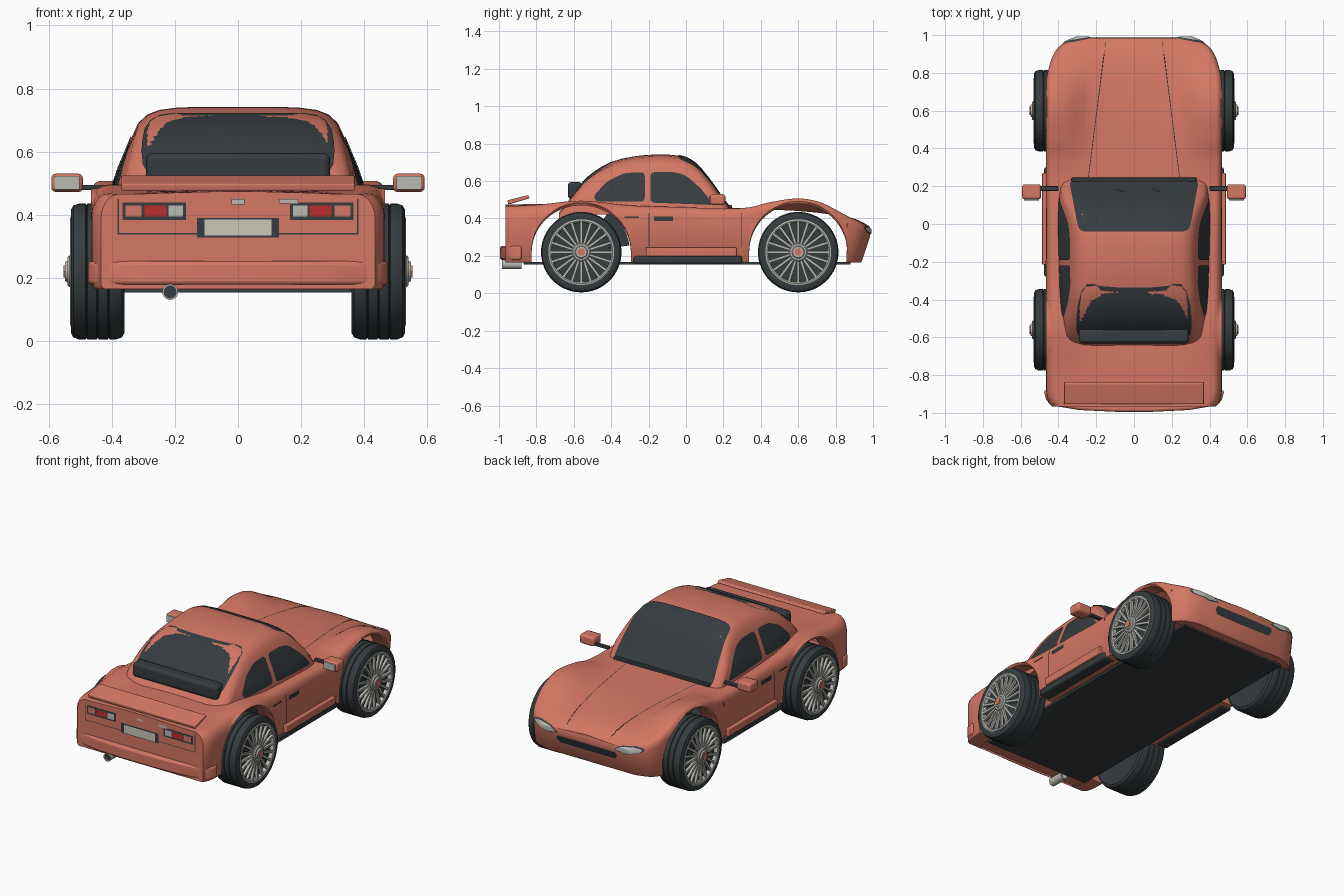
import bpy, bmesh, math
from mathutils import Vector, Matrix
from mathutils.bvhtree import BVHTree

if "Cube" in bpy.data.objects:
    bpy.data.objects.remove(bpy.data.objects["Cube"])


def material(name, *rgb):
    m = bpy.data.materials.new(name)
    m.use_nodes = True
    m.diffuse_color = (*rgb, 1)
    m.node_tree.nodes["Principled BSDF"].inputs["Base Color"].default_value = (*rgb, 1)
    return m


PAINT = material("coral paint", .66, .185, .125)
DARK = material("charcoal", .036, .045, .05)
SILVER = material("silver", .5, .5, .46)
CREAM = material("cream", .6, .58, .47)
RED = material("red lens", .5, .03, .025)


def finish(name, bm, mat, bevel=0, angle=40):
    me = bpy.data.meshes.new(name)
    bm.to_mesh(me)
    bm.free()
    me.materials.append(mat)
    me.shade_smooth()
    me.set_sharp_from_angle(angle=math.radians(angle))
    ob = bpy.data.objects.new(name, me)
    bpy.context.collection.objects.link(ob)
    if bevel:
        mod = ob.modifiers.new("bevel", "BEVEL")
        mod.width, mod.segments = bevel, 3
    return ob


def mesh(name, verts, faces, mat, bevel=0):
    bm = bmesh.new()
    vs = [bm.verts.new(v) for v in verts]
    for f in faces:
        bm.faces.new([vs[i] for i in f])
    bmesh.ops.remove_doubles(bm, verts=bm.verts, dist=.0002)
    bmesh.ops.recalc_face_normals(bm, faces=bm.faces)
    return finish(name, bm, mat, bevel)


def place(axis, a, b, c):
    return Vector([(c, a, b), (a, c, b), (a, b, c)][axis])


def prism(name, outline, axis, lo, hi, mat, bevel=0):
    n = len(outline)
    verts = [place(axis, a, b, c) for c in (lo, hi) for a, b in outline]
    faces = [list(range(n)), list(range(n, 2 * n))]
    faces += [(i, (i + 1) % n, (i + 1) % n + n, i + n) for i in range(n)]
    return mesh(name, verts, faces, mat, bevel)


def rect(a, b, c, d):
    return [(a, c), (b, c), (b, d), (a, d)]


def box(name, x, y, z, mat, bevel=0):
    return prism(name, rect(*x, *y), 2, *z, mat, bevel)


def curve(*pts):
    """Smooth curve through the given (position, value) points."""
    def slope(i):
        a, b = pts[max(i - 1, 0)], pts[min(i + 1, len(pts) - 1)]
        return (b[1] - a[1]) / (b[0] - a[0])

    def f(t):
        t = min(max(t, pts[0][0]), pts[-1][0])
        i = next(k for k in range(len(pts) - 1) if t <= pts[k + 1][0])
        (p, u), (q, v) = pts[i], pts[i + 1]
        d = q - p
        s = (t - p) / d
        h = s * s * (3 - 2 * s)
        return u + (v - u) * h + d * s * (1 - s) * (slope(i) * (1 - s) - slope(i + 1) * s)
    return f


def loft(name, halves, mat):
    """Skin symmetric sections, each given as its +x half ending on the centre."""
    rows = [h + [Vector((-v.x, v.y, v.z)) for v in h[-2::-1]] for h in halves]
    n = len(rows[0])
    verts = [v for r in rows for v in r]
    faces = [(j * n + i, j * n + i + 1, (j + 1) * n + i + 1, (j + 1) * n + i)
             for j in range(len(rows) - 1) for i in range(n - 1)]
    for o in (0, len(verts) - n):
        faces += [(o + i, o + i + 1, o + n - 2 - i, o + n - 1 - i) for i in range(n // 2 - 1)]
        faces.append((o + n // 2 - 1, o + n // 2, o + n // 2 + 1))
    mesh(name, verts, faces, mat)
    return BVHTree.FromPolygons(verts, faces)


def decal(name, surface, axis, sign, outline, mat, r=0, lift=.004):
    """Thin plate laid on a surface, seen along an axis, with rounded corners."""
    pts = [Vector(p) for p in outline]
    edge = []
    for i, p in enumerate(pts):
        a, b = pts[i - 1] - p, pts[(i + 1) % len(pts)] - p
        a, b = [v.normalized() * min(r, v.length * .45) for v in (a, b)]
        edge += [p + a * (1 - t) ** 2 + b * t * t for t in ((0, .25, .5, .75, 1) if r else (0,))]
    ring = []
    for i, p in enumerate(edge):
        q = edge[(i + 1) % len(edge)]
        k = max(1, math.ceil((q - p).length / .03))
        ring += [p.lerp(q, j / k) for j in range(k)]
    mid = sum(ring, Vector((0, 0))) / len(ring)
    look = place(axis, 0, 0, -sign)
    bm = bmesh.new()

    def drop(p):
        start = place(axis, p.x, p.y, 2 * sign)
        hit = surface.ray_cast(start, look)[0] or surface.find_nearest(place(axis, p.x, p.y, .4 * sign))[0]
        return bm.verts.new(hit - look * lift)
    rings = [[drop(mid.lerp(p, s)) for p in ring] for s in (1, .8, .6, .4, .2)]
    centre, n = drop(mid), len(ring)
    for i in range(n):
        j = (i + 1) % n
        for a, b in zip(rings, rings[1:]):
            bm.faces.new((a[i], a[j], b[j], b[i]))
        bm.faces.new((rings[-1][i], rings[-1][j], centre))
    bm.normal_update()
    bmesh.ops.reverse_faces(bm, faces=[f for f in bm.faces if f.normal.dot(look) > 0])
    return finish(name, bm, mat)


def lathe(name, profile, centre, side, mat, seg=48):
    """Spin (x, radius) points about the x axis."""
    n = len(profile)
    verts = [Vector((side * x, centre[0] + r * math.cos(a), centre[1] + r * math.sin(a)))
             for a in (math.tau * k / seg for k in range(seg)) for x, r in profile]
    faces = [(k * n + i, k * n + i + 1, (k + 1) % seg * n + i + 1, (k + 1) % seg * n + i)
             for k in range(seg) for i in range(n - 1)]
    return mesh(name, verts, faces, mat)


# Lower body skin with open wheel arches: (y, radius along y, height)
ARCHES = [(-.56, .265, .25), (.6, .262, .258)]
AXLE, SILL = .22, .165
half_width = curve((-.965, .435), (-.94, .454), (-.88, .465), (0, .465), (.75, .464),
                   (.82, .453), (.9, .425), (.95, .385), (.985, .31))
middle = curve((-.965, .47), (-.7, .475), (-.3, .47), (.2, .455), (.4, .448), (.6, .44),
               (.8, .418), (.9, .395), (.96, .367), (.985, .35))
shoulder = curve((-.965, .465), (-.8, .473), (-.56, .495), (-.3, .47), (0, .46), (.2, .452), (.34, .46),
                 (.45, .487), (.6, .507), (.72, .486), (.85, .42), (.95, .37), (.985, .342))
rounding = curve((-.965, .08), (-.4, .07), (.3, .045), (.985, .04))


def body_section(y):
    w, zc, zs, r, low = half_width(y), middle(y), shoulder(y), rounding(y), SILL
    for c, rad, h in ARCHES:
        if abs(y - c) <= rad:
            low = AXLE + h * math.sqrt(1 - ((y - c) / rad) ** 2)
    pts = [(w - .1, low), (w - .01, low), (w, low + .012)]
    for k in range(6):
        a = k * math.pi / 10
        pts.append((w - .7 * r * (1 - math.cos(a)), max(low + .014, zs - r + r * math.sin(a))))
    pts += [(w - .7 * r - .05, zs), (w - .15, zs * .7 + zc * .3), (w - .2, zs * .2 + zc * .8),
            (w - .25, zc), (w * .1, zc + .004), (0, zc + .004)]
    tuck = max(0, (y - .85) / .135) * .05
    return [Vector((x, y - tuck * max(0, (.33 - z) / .165) ** 2, z)) for x, z in pts]


stations = [-.965 + .0195 * k for k in range(101)]
stations = [y for y in stations if all(abs(y - c) > rad + .003 for c, rad, h in ARCHES)]
for c, rad, h in ARCHES:
    stations += [c - rad * math.cos(k * math.pi / 28) * .9999 for k in range(29)]
    stations += [c - rad * 1.002, c + rad * 1.002]
body = loft("body_shell", [body_section(y) for y in sorted(stations)], PAINT)

# Cabin with tapering sides
roof = curve((-.68, .43), (-.64, .48), (-.57, .57), (-.5, .64), (-.4, .7), (-.3, .728), (-.18, .741),
             (-.04, .735), (.05, .695), (.14, .59), (.21, .49), (.26, .43))
wall = curve((.44, .402), (.52, .386), (.58, .362), (.65, .333), (.75, .285))
taper = curve((-.68, .86), (-.45, .97), (-.2, 1), (.1, 1), (.26, .94))


def cabin_section(y):
    h = roof(y)
    base = min(.42, h - .06)
    pts = [(wall(z), z) for z in (base + (h - .05 - base) * k / 6 for k in range(7))]
    pts += [(wall(h - .025) - .014, h - .025), (wall(h) - .04, h - .01),
            (wall(h) - .1, h - .002), (wall(h) * .3, h), (0, h)]
    return [Vector((x * taper(y), y, z)) for x, z in pts]


cabin = loft("cabin", [cabin_section(-.68 + .0188 * k) for k in range(51)], PAINT)

# Glass
decal("windscreen", cabin, 2, 1, [(-.345, .24), (.345, .24), (.292, -.04), (-.292, -.04)], DARK, .04, .006)
decal("rear_window", cabin, 1, -1, [(-.31, .51), (.31, .51), (.3, .722), (-.3, .722)], DARK, .09, .006)
prism("rear_window_pod", rect(-.632, -.555, .505, .595), 0, -.292, .292, DARK, .02)
door_glass = [(-.19, .485), (-.19, .648), (-.06, .648), (0, .63), (.08, .56), (.15, .472)]
quarter_glass = [(-.22, .49), (-.22, .648), (-.33, .643), (-.42, .6), (-.495, .52), (-.48, .49)]
for s, tag in ((1, "left"), (-1, "right")):
    decal("door_window_" + tag, cabin, 0, s, door_glass, DARK, .025)
    decal("quarter_window_" + tag, cabin, 0, s, quarter_glass, DARK, .025)
box("windscreen_cowl", (-.33, .33), (.225, .245), (.455, .473), DARK, .004)
for x in (-.15, .04):
    decal("wiper", cabin, 2, 1, [(x, .2), (x + .1, .165), (x + .1, .173), (x, .208)], SILVER if x > 1 else DARK, 0, .014)

# Underside, sills and bumper
box("floor", (-.36, .36), (-.87, .88), (.153, .168), DARK)
box("chin", (-.31, .31), (.86, .932), (.164, .18), PAINT)
rim = [(.478, -.88), (.466, -.93), (.44, -.96), (.29, -.985), (.1, -.994)]
prism("rear_bumper", rim + [(-x, y) for x, y in rim[::-1]], 2, .178, .253, PAINT, .012)
prism("spoiler", [(-.95, .475), (-.955, .497), (-.845, .525), (-.835, .508)], 0, -.37, .37, PAINT, .005)
lathe_pipe = [(.025, -.985), (.025, -.88), (.019, -.88), (.019, -.985), (.025, -.985)]
pipe = lathe("exhaust_pipe", [(y, r) for r, y in lathe_pipe], (0, 0), 1, SILVER, 24)
soot = lathe("exhaust_core", [(-.975, 0), (-.975, .02)], (0, 0), 1, DARK, 24)
for ob in (pipe, soot):
    ob.matrix_world = Matrix.Translation((-.215, 0, .155)) @ Matrix.Rotation(math.pi / 2, 4, "Z")

# Rear panel plates
for name, x, z, mat, lift in (("plate_frame", (-.13, .13), (.328, .39), DARK, .004),
                              ("number_plate", (-.107, .107), (.334, .384), CREAM, .008),
                              ("lid_seam", (-.38, .38), (.338, .342), DARK, .002),
                              ("boot_lock", (-.02, .02), (.433, .449), SILVER, .006),
                              ("boot_trim", (.13, .19), (.435, .449), SILVER, .006)):
    decal(name, body, 1, -1, rect(*x, *z), mat, 0, lift)

for s, tag in ((1, "left"), (-1, "right")):
    def facing(outline):
        return [(s * a, b) for a, b in outline]

    # Tail lamps
    for name, x, z, mat, lift in (("lamp_frame", (.165, .366), (.383, .438), DARK, .004),
                                  ("indicator_lens", (.306, .356), (.394, .429), PAINT, .008),
                                  ("brake_lens", (.226, .297), (.394, .429), RED, .008),
                                  ("reverse_lens", (.175, .22), (.394, .429), SILVER, .008),
                                  ("lid_side_seam", (.378, .382), (.338, .45), DARK, .002)):
        decal(name + "_" + tag, body, 1, -1, facing(rect(*x, *z)), mat, 0, lift)

    # Headlamps, grille half and bonnet seam
    lens = [(.2, .322), (.24, .345), (.33, .358), (.375, .35), (.36, .33), (.27, .312)]
    halo = [(.29 + (x - .29) * 1.12, .335 + (z - .335) * 1.3) for x, z in lens]
    decal("headlamp_rim_" + tag, body, 1, 1, facing(halo), DARK, .015, .004)
    decal("headlamp_" + tag, body, 1, 1, facing(lens), SILVER, .015, .008)
    decal("grille_" + tag, body, 1, 1, facing([(0, .25), (0, .3), (.2, .298), (.21, .275), (.19, .252)]), DARK)
    seam = [(.243, .25), (.153, .96), (.149, .96), (.239, .25)]
    decal("bonnet_seam_" + tag, body, 2, 1, facing(seam), DARK, 0, .002)

    # Doors and side trim
    for name, y, z in (("door_handle", (-.17, -.07), (.386, .41)), ("side_vent", (-.33, -.25), (.402, .41)),
                       ("door_rear_seam", (-.2, -.196), (.25, .43)), ("door_front_seam", (.297, .3), (.25, .43))):
        decal(name + "_" + tag, body, 0, s, rect(*y, *z), DARK, 0, .006)
    box("sill_tube_" + tag, (s * .4, s * .476), (-.28, .3), (.158, .2), DARK, .012)
    box("side_skirt_" + tag, (s * .45, s * .486), (-.215, .27), (.198, .245), PAINT, .005)

    # Door mirrors
    box("mirror_stalk_" + tag, (s * .4, s * .51), (.175, .2), (.478, .494), DARK, .004)
    box("mirror_shell_" + tag, (s * .492, s * .592), (.13, .21), (.472, .53), PAINT, .014)
    prism("mirror_glass_" + tag, rect(s * .502, s * .582, .479, .523), 1, .124, .132, SILVER, .003)

    # Inner liner in front of the rear wheel
    arc = [(math.radians(a)) for a in range(8, 62, 6)]
    liner = [(-.56 + r * math.cos(a), AXLE + r * math.sin(a)) for r, ang in ((.26, arc), (.2, arc[::-1])) for a in ang]
    prism("arch_liner_" + tag, liner, 0, s * .3, s * .37, DARK)

    # Wheels: tyre with grooves, rim, spokes and hub
    for (c, _, _), end in zip(ARCHES, ("rear", "front")):
        at, label = (c, AXLE), end + "_" + tag
        tyre = [(.365, 0), (.365, .17), (.36, .195), (.368, .209), (.385, .215)]
        for x in (.41, .445, .48):
            tyre += [(x - .003, .215), (x, .21), (x + .003, .215)]
        tyre += [(.505, .215), (.522, .209), (.53, .195), (.527, .174), (.505, .17), (.5, 0)]
        lathe("tyre_" + label, tyre, at, s, DARK, 64)
        lathe("rim_" + label, [(.505, .176), (.53, .176), (.532, .168), (.528, .161), (.505, .16)], at, s, SILVER)
        lathe("hub_" + label, [(.5, .05), (.535, .05), (.541, .044), (.541, .034), (.549, .03), (.549, 0)], at, s, SILVER, 24)
        lathe("hub_cap_" + label, [(.54, .022), (.553, .022), (.553, 0)], at, s, PAINT, 6)
        bm = bmesh.new()
        for k in range(20):
            turn = Matrix.Translation((s * .522, *at)) @ Matrix.Rotation(math.tau * k / 20, 4, "X")
            size = Matrix.Diagonal((.016, .013, .125, 1))
            bmesh.ops.create_cube(bm, size=1, matrix=turn @ Matrix.Translation((0, 0, .103)) @ size)
        finish("spokes_" + label, bm, SILVER)
